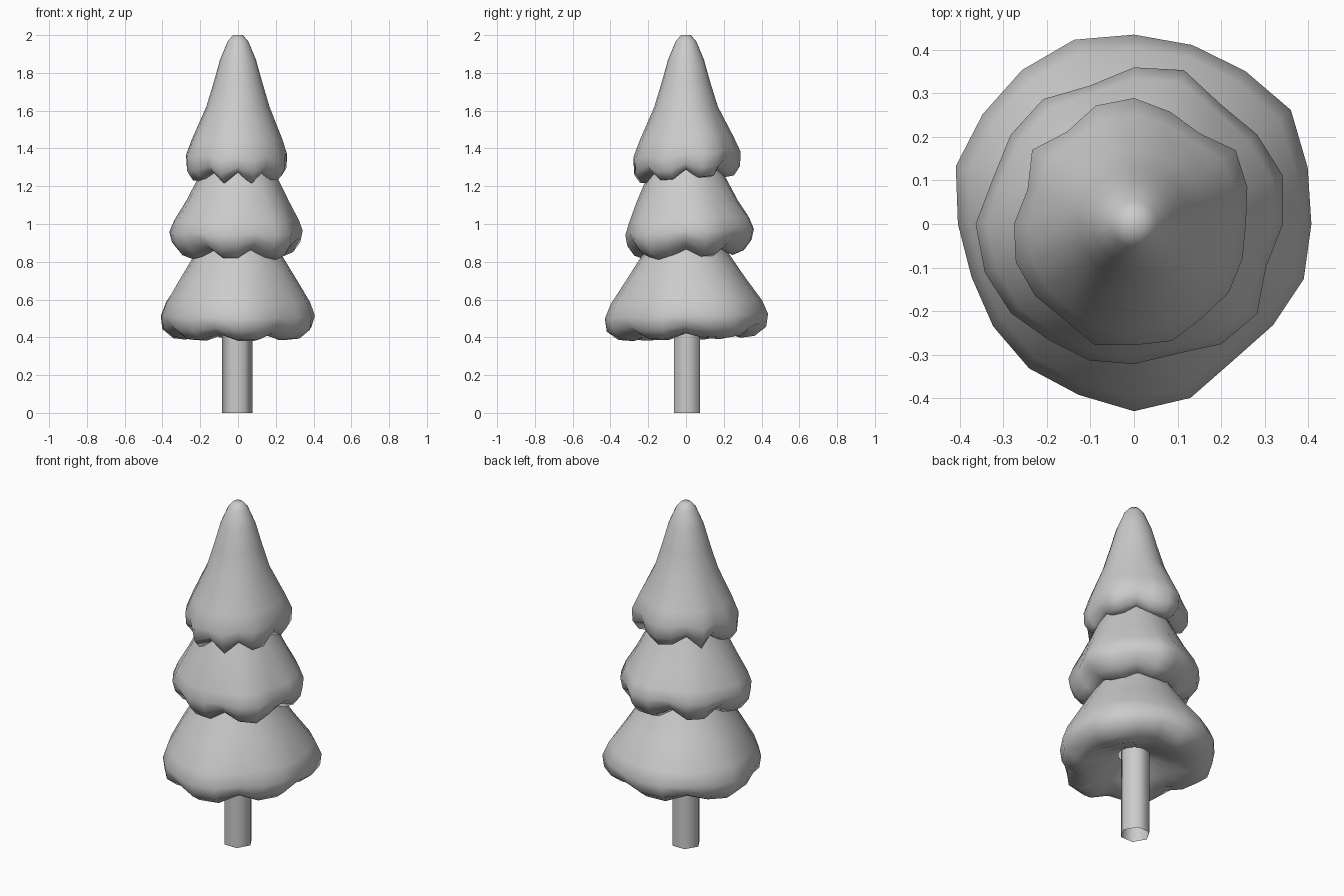
import bpy, bmesh, math

if "Cube" in bpy.data.objects:
    bpy.data.objects.remove(bpy.data.objects["Cube"])

SEG = 20  # segments around every foliage tier


def finish(bm, name):
    bmesh.ops.recalc_face_normals(bm, faces=bm.faces)
    mesh = bpy.data.meshes.new(name)
    bm.to_mesh(mesh)
    bm.free()
    for p in mesh.polygons:
        p.use_smooth = True
    obj = bpy.data.objects.new(name, mesh)
    bpy.context.collection.objects.link(obj)
    return obj


def lobe_depth(i, valleys):
    """0 in a valley between two lobes, rising to 1 in a lobe's middle."""
    start = max([v for v in valleys if v <= i], default=valleys[-1] - SEG)
    end = min([v for v in valleys if v > i], default=valleys[0] + SEG)
    return math.sin(math.pi * (i - start) / (end - start))


def tier(name, profile, rim, valleys, pinch=0.07, lift=0.055, tilt=0.05):
    """Lathe a profile of (radius factor, z, lobe weight) around a lobed rim."""
    bm = bmesh.new()
    mean = sum(rim) / SEG
    rings = []
    for f, z, w in profile:
        ring = []
        for i in range(SEG):
            a = 2 * math.pi * i / SEG
            v = 1 - lobe_depth(i, valleys)
            low = max(w - 1, 0)           # weight above 1 = lower lip of the lobes
            r = f * (mean + (rim[i] - mean) * min(w, 1)) * (1 - pinch * v * low)
            y = r * math.sin(a)
            ring.append(bm.verts.new((r * math.cos(a), y,
                                      z + lift * v * low + tilt * y * min(w, 1))))
        rings.append(ring)
    for a, b in zip(rings, rings[1:]):
        for i in range(SEG):
            j = (i + 1) % SEG
            bm.faces.new((a[i], a[j], b[j], b[i]))
    bm.faces.new(rings[0])
    return finish(bm, name)


# Trunk: open six-sided tube
bm = bmesh.new()
bmesh.ops.create_cone(bm, segments=6, cap_ends=False, radius1=0.08,
                      radius2=0.08, depth=0.6)
xs = [v.co.x for v in bm.verts]
turn = 0 if max(xs) > 0.079 else math.pi / 6
for v in bm.verts:
    x, y = v.co.x, v.co.y
    v.co.x = x * math.cos(turn) - y * math.sin(turn) - 0.004
    v.co.y = x * math.sin(turn) + y * math.cos(turn) + 0.006
    v.co.z += 0.3
trunk = finish(bm, "trunk")
bpy.context.view_layer.objects.active = trunk
trunk.select_set(True)
bpy.ops.object.shade_smooth_by_angle(angle=math.radians(65))

# Lower foliage
tier("lower_foliage",
     [(0.40, 0.95, 0), (0.53, 0.85, 0), (0.74, 0.71, 0.4), (0.93, 0.585, 0.9),
      (1.0, 0.51, 1.1), (0.98, 0.44, 1.5), (0.84, 0.392, 1.8),
      (0.68, 0.385, 1.8), (0.46, 0.43, 1.2), (0.20, 0.49, 0)],
     [.41, .42, .445, .435, .435, .435, .445, .44, .43, .43,
      .405, .395, .40, .41, .415, .43, .42, .39, .395, .41],
     [0, 4, 7, 11, 14, 17], lift=0.045, tilt=0.03)

# Middle foliage
tier("middle_foliage",
     [(0.42, 1.37, 0), (0.57, 1.27, 0), (0.78, 1.12, 0.4), (0.93, 1.02, 0.9),
      (1.0, 0.955, 1.2), (0.97, 0.895, 1.6), (0.86, 0.84, 2), (0.70, 0.818, 2),
      (0.48, 0.86, 1), (0.30, 0.91, 0)],
     [.347, .36, .35, .344, .372, .36, .338, .355, .35, .345,
      .365, .36, .35, .335, .33, .322, .318, .342, .35, .32],
     [0, 3, 6, 9, 13, 16], lift=0.05)

# Top foliage with rounded tip
tier("top_foliage",
     [(0.09, 2.0, 0), (0.19, 1.97, 0), (0.34, 1.87, 0), (0.46, 1.75, 0),
      (0.60, 1.62, 0.1), (0.87, 1.45, 0.7), (0.99, 1.36, 1.3),
      (0.98, 1.285, 1.7), (0.87, 1.237, 2), (0.70, 1.232, 2),
      (0.50, 1.28, 1), (0.35, 1.32, 0)],
     [.265, .277, .292, .265, .275, .292, .29, .27, .292, .265,
      .28, .288, .285, .28, .295, .287, .285, .275, .272, .265],
     [0, 3, 7, 9, 13, 15, 17], tilt=0.08)
